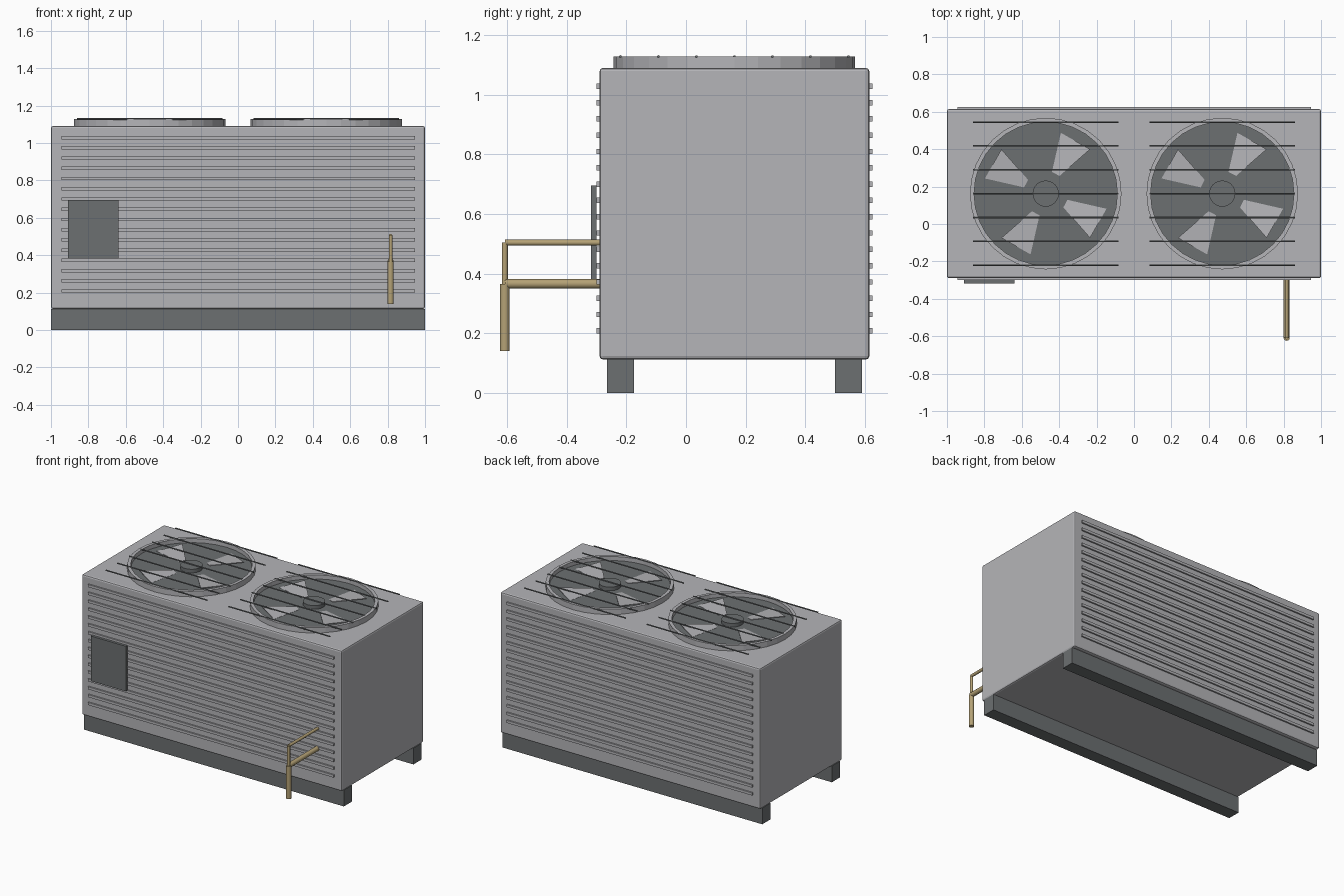
import bpy
import bmesh
from math import radians, cos, sin
from mathutils import Matrix, Vector

cube = bpy.data.objects.get("Cube")
if cube:
    bpy.data.objects.remove(cube, do_unlink=True)


def material(name, color):
    mat = bpy.data.materials.new(name)
    mat.use_nodes = True
    mat.diffuse_color = (*color, 1)
    mat.node_tree.nodes["Principled BSDF"].inputs["Base Color"].default_value = (*color, 1)
    return mat


LIGHT = material("light grey metal", (0.46, 0.46, 0.48))
DARK = material("dark grey metal", (0.15, 0.16, 0.165))
COPPER = material("tan pipe", (0.46, 0.36, 0.18))


def finish(name, bm, mat, smooth=False):
    bmesh.ops.recalc_face_normals(bm, faces=bm.faces[:])
    mesh = bpy.data.meshes.new(name)
    bm.to_mesh(mesh)
    bm.free()
    mesh.materials.append(mat)
    obj = bpy.data.objects.new(name, mesh)
    bpy.context.collection.objects.link(obj)
    if smooth:
        bpy.ops.object.select_all(action='DESELECT')
        obj.select_set(True)
        bpy.context.view_layer.objects.active = obj
        bpy.ops.object.shade_smooth_by_angle(angle=radians(35))
    return obj


def add_box(bm, lo, hi):
    lo, hi = Vector(lo), Vector(hi)
    place = Matrix.Translation((lo + hi) / 2) @ Matrix.Diagonal((*(hi - lo), 1))
    bmesh.ops.create_cube(bm, size=1, matrix=place)


def add_rod(bm, start, end, radius, sides=12):
    start, end = Vector(start), Vector(end)
    axis = end - start
    turn = axis.to_track_quat('Z', 'Y').to_matrix().to_4x4()
    bmesh.ops.create_cone(bm, cap_ends=True, segments=sides, radius1=radius, radius2=radius,
                          depth=axis.length, matrix=Matrix.Translation((start + end) / 2) @ turn)


def box(name, lo, hi, mat):
    bm = bmesh.new()
    add_box(bm, lo, hi)
    return finish(name, bm, mat)


FRONT, BACK, TOP = -0.29, 0.615, 1.09
MID = (FRONT + BACK) / 2

# Cabinet with softened edges
cabinet = box("cabinet", (-1, FRONT, 0.112), (1, BACK, TOP), LIGHT)
bevel = cabinet.modifiers.new("edge bevel", 'BEVEL')
bevel.width, bevel.segments = 0.011, 2

# Base rails
for name, y in (("front_rail", -0.22), ("back_rail", 0.545)):
    box(name, (-1, y - 0.045, 0), (1, y + 0.045, 0.113), DARK)

# Louvre slats on front and back
for name, y in (("front_louvres", FRONT), ("back_louvres", BACK)):
    bm = bmesh.new()
    for i in range(16):
        z = 0.208 + i * 0.0547
        add_box(bm, (-0.945, y - 0.01, z - 0.009), (0.945, y + 0.01, z + 0.009))
    finish(name, bm, LIGHT)

# Control panel
box("control_panel", (-0.91, -0.318, 0.382), (-0.64, -0.3, 0.695), DARK)

# Refrigerant pipes, each running out and then down
PIPE_X, PIPE_Y = 0.816, -0.608
for name, z, bottom, radius in (("thin_pipe", 0.504, 0.365, 0.01), ("thick_pipe", 0.366, 0.14, 0.0165)):
    bm = bmesh.new()
    add_rod(bm, (PIPE_X, FRONT + 0.02, z), (PIPE_X, PIPE_Y, z), radius)
    add_rod(bm, (PIPE_X, PIPE_Y, z), (PIPE_X, PIPE_Y, bottom), radius)
    finish(name, bm, COPPER, smooth=True)


def ring(name, x):
    bm = bmesh.new()
    sides = 32
    profile = ((0.405, TOP - 0.005), (0.405, 1.128), (0.383, 1.128), (0.383, TOP - 0.005))
    loops = [[bm.verts.new((x + r * cos(a), MID + r * sin(a), z)) for r, z in profile]
             for a in (radians(360 * i / sides) for i in range(sides))]
    for i, loop in enumerate(loops):
        following = loops[(i + 1) % sides]
        for j in range(len(profile)):
            k = (j + 1) % len(profile)
            bm.faces.new((loop[j], following[j], following[k], loop[k]))
    finish(name, bm, LIGHT)


# Two roof fans
for side, x in (("right", -0.472), ("left", 0.472)):
    ring(side + "_fan_ring", x)
    bm = bmesh.new()
    add_rod(bm, (x, MID, TOP - 0.005), (x, MID, 1.1), 0.384, 32)
    finish(side + "_fan_well", bm, DARK)
    bm = bmesh.new()
    add_rod(bm, (x, MID, 1.09), (x, MID, 1.125), 0.07, 24)
    finish(side + "_fan_hub", bm, DARK, smooth=True)

    # Four pitched blades, low along one edge
    bm = bmesh.new()
    outline = ((0.12, 74, 1.101), (0.12, 52, 1.104), (0.335, 45, 1.116), (0.335, 76, 1.101))
    for turn in range(0, 360, 90):
        top = [bm.verts.new((x + r * cos(radians(a + turn)), MID + r * sin(radians(a + turn)), z))
               for r, a, z in outline]
        blade = bm.faces.new(top)
        below = bmesh.ops.extrude_face_region(bm, geom=[blade])["geom"]
        bmesh.ops.translate(bm, vec=(0, 0, -0.004),
                            verts=[v for v in below if isinstance(v, bmesh.types.BMVert)])
    finish(side + "_fan_blades", bm, LIGHT)

    # Guard bars
    bm = bmesh.new()
    for i in range(-3, 4):
        y = MID + i * 0.1275
        add_rod(bm, (x - 0.39, y, 1.128), (x + 0.39, y, 1.128), 0.005, 6)
    finish(side + "_fan_guard", bm, DARK)
